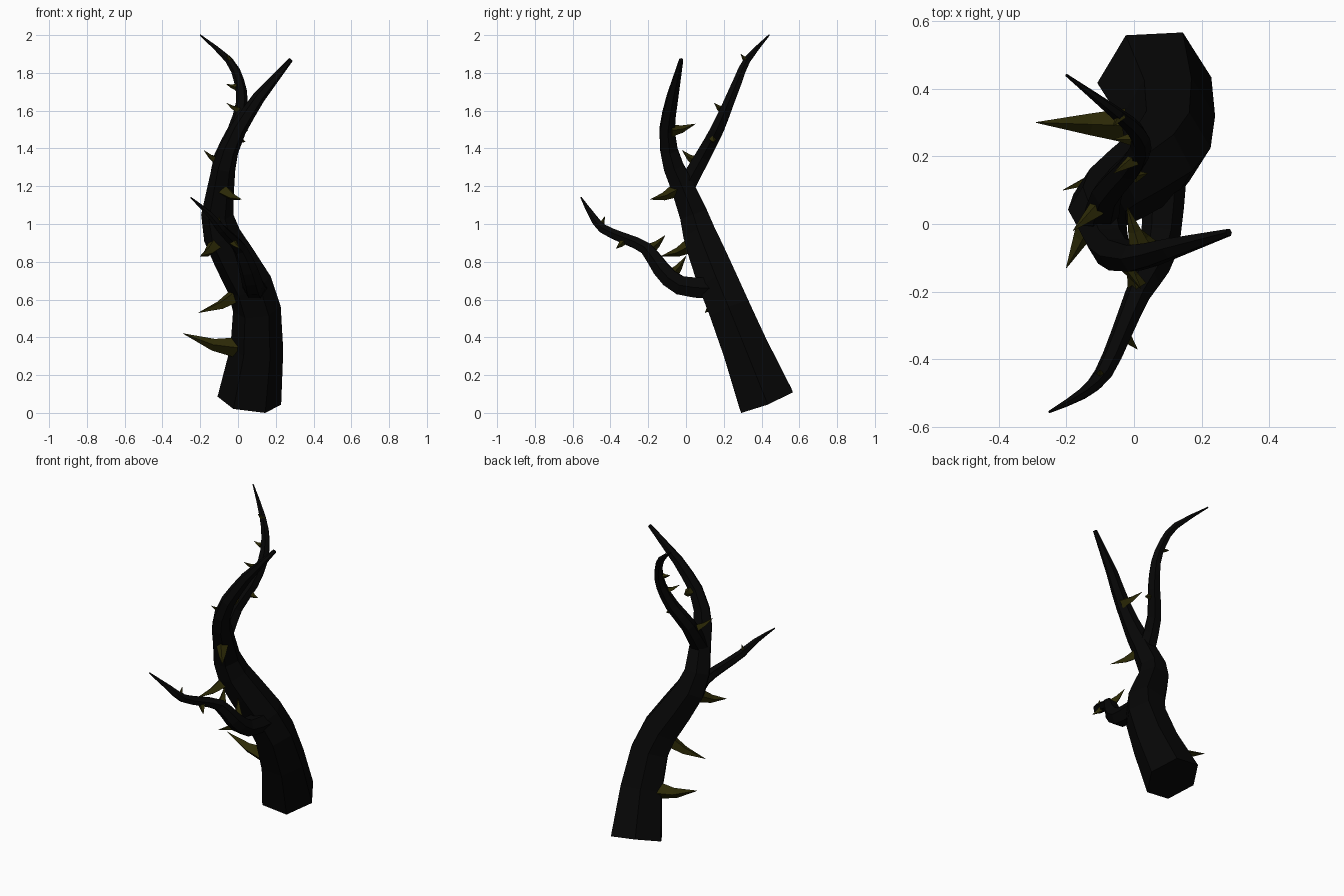
import bpy, bmesh
from math import cos, sin, pi
from mathutils import Vector

if "Cube" in bpy.data.objects:
    bpy.data.objects.remove(bpy.data.objects["Cube"])


def material(name, rgb):
    m = bpy.data.materials.new(name)
    m.use_nodes = True
    m.diffuse_color = (*rgb, 1)
    bsdf = m.node_tree.nodes["Principled BSDF"]
    bsdf.inputs["Base Color"].default_value = (*rgb, 1)
    return m


bark = material("black bark", (0.002, 0.002, 0.002))
olive = material("dark olive thorn", (0.026, 0.023, 0.002))


def smooth_path(path):
    """Add a curved midpoint to every segment of a path."""
    p = [Vector(q) for q in path]
    p = [2 * p[0] - p[1]] + p + [2 * p[-1] - p[-2]]
    out = []
    for a, b, c, d in zip(p, p[1:], p[2:], p[3:]):
        out += [b, (9 * (b + c) - a - d) / 16]
    return out + [p[-2]]


def tube(name, path, sides, mat):
    """Faceted tapering tube through (x, y, z, radius) points."""
    pts = [Vector(p[:3]) for p in path]
    bm = bmesh.new()
    rings = []
    for i, p in enumerate(pts):
        axis = (pts[min(i + 1, len(pts) - 1)] - pts[max(i - 1, 0)]).normalized()
        if i == 0:
            u = Vector((1, 0, 0)) if abs(axis.x) < 0.85 else Vector((0, 0, 1))
        u = (u - axis * u.dot(axis)).normalized()
        v = axis.cross(u)
        r = path[i][3]
        rings.append([bm.verts.new(p + r * (u * cos(2 * pi * k / sides) + v * sin(2 * pi * k / sides)))
                      for k in range(sides)])
    for a, b in zip(rings, rings[1:]):
        for k in range(sides):
            n = (k + 1) % sides
            bm.faces.new((a[k], a[n], b[n], b[k]))
    bm.faces.new(rings[0][::-1])
    bm.faces.new(rings[-1])
    bmesh.ops.recalc_face_normals(bm, faces=bm.faces)
    me = bpy.data.meshes.new(name)
    bm.to_mesh(me)
    bm.free()
    me.materials.append(mat)
    ob = bpy.data.objects.new(name, me)
    bpy.context.collection.objects.link(ob)


# Main trunk running up into the straight branch
tube("trunk", [
    (.06, .425, .065, .17), (.1, .315, .34, .14), (.1, .23, .55, .127),
    (.06, .175, .68, .122), (-.02, .12, .82, .112), (-.085, .075, .94, .1),
    (-.11, .04, 1.05, .085), (-.09, -.02, 1.2, .07), (-.075, -.065, 1.3, .062),
    (-.05, -.09, 1.39, .053), (.0, -.1, 1.5, .045), (.05, -.09, 1.58, .04),
    (.11, -.072, 1.67, .034), (.28, -.025, 1.87, .012)], 6, bark)

# Curling branch that sweeps to the back
tube("back_branch", smooth_path([
    (-.1, .0, 1.2, .055), (-.08, .09, 1.36, .046), (-.015, .165, 1.5, .04),
    (.02, .225, 1.64, .032), (.005, .275, 1.76, .027), (-.05, .325, 1.87, .02),
    (-.2, .44, 2.0, .004)]), 6, bark)

# Thin branch that reaches to the front
tube("front_branch", smooth_path([
    (.09, .14, .66, .065), (.08, -.03, .675, .058), (.055, -.13, .76, .05),
    (.01, -.21, .87, .038), (-.04, -.33, .925, .031), (-.09, -.44, .975, .027),
    (-.15, -.5, 1.05, .018), (-.25, -.555, 1.14, .004)]), 6, bark)

# Thorns: base centre, tip, base radius
thorns = [
    ((.0, .29, .345), (-.29, .3, .42), .055),
    ((.0, .18, .63), (-.21, .1, .53), .045),
    ((-.12, .03, .89), (-.2, -.13, .83), .042),
    ((-.07, -.06, 1.175), (.02, -.19, 1.13), .036),
    ((.02, -.08, 1.495), (-.02, .05, 1.53), .034),
    ((-.11, .045, 1.335), (-.18, -.02, 1.39), .027),
    ((.0, .14, 1.45), (.04, .15, 1.435), .02),
    ((.0, .19, 1.605), (-.06, .15, 1.64), .022),
    ((-.01, .25, 1.725), (-.06, .25, 1.74), .018),
    ((-.04, .32, 1.865), (-.06, .29, 1.9), .018),
    ((.05, -.07, .735), (.0, .0, .83), .032),
    ((.01, -.185, .87), (-.02, -.11, .94), .03),
    ((-.03, -.33, .91), (.01, -.37, .87), .022),
    ((-.1, -.455, .98), (-.1, -.43, 1.04), .022),
]
for i, (base, tip, r) in enumerate(thorns):
    base, tip = Vector(base), Vector(tip)
    mid = base.lerp(tip, .45) - Vector((0, 0, .06 * (tip - base).length))
    tube(f"thorn_{i + 1}", [(*base, r), (*mid, r * .58), (*tip, .001)], 4, olive)
